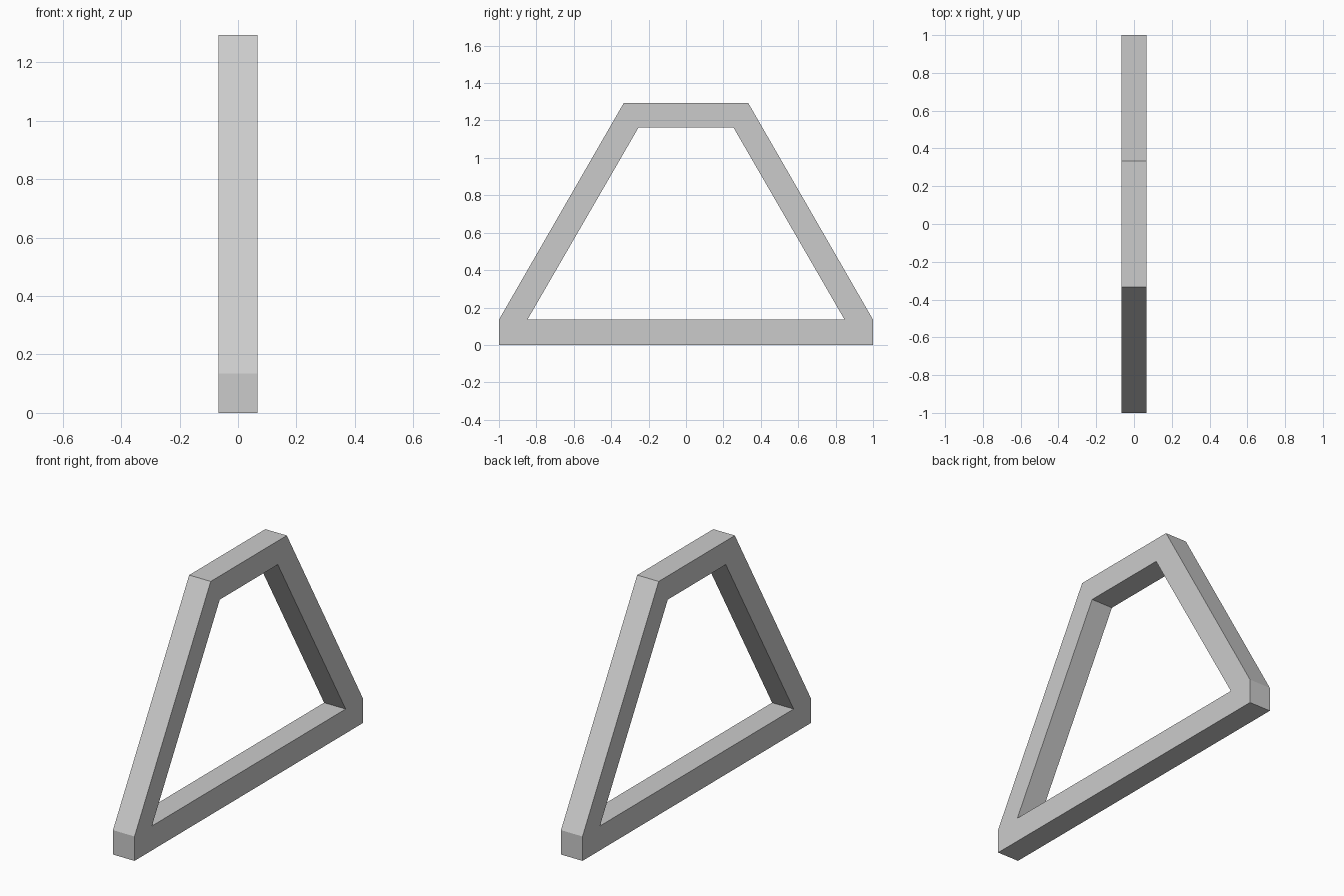
import bpy

if "Cube" in bpy.data.objects:
    bpy.data.objects.remove(bpy.data.objects["Cube"])

# Corner points of the trapezoid frame in (y, z): outer edge and opening
outer = [(-1, 0), (1, 0), (1, 0.135), (0.333, 1.293), (-0.333, 1.293), (-1, 0.135)]
inner = [(0.848, 0.135), (0.254, 1.162), (-0.254, 1.162), (-0.848, 0.135)]
points = [(0, y, z) for y, z in outer + inner]

# Bottom bar, right leg, top bar, left leg
bars = [(0, 1, 2, 6, 9, 5), (2, 3, 7, 6), (3, 4, 8, 7), (4, 5, 9, 8)]

mesh = bpy.data.meshes.new("trapezoid_frame")
mesh.from_pydata(points, [], bars)
frame = bpy.data.objects.new("trapezoid_frame", mesh)
bpy.context.collection.objects.link(frame)

# Give the profile its thickness, centred on x = 0
solid = frame.modifiers.new("thickness", 'SOLIDIFY')
solid.thickness = 0.132
solid.offset = 0
